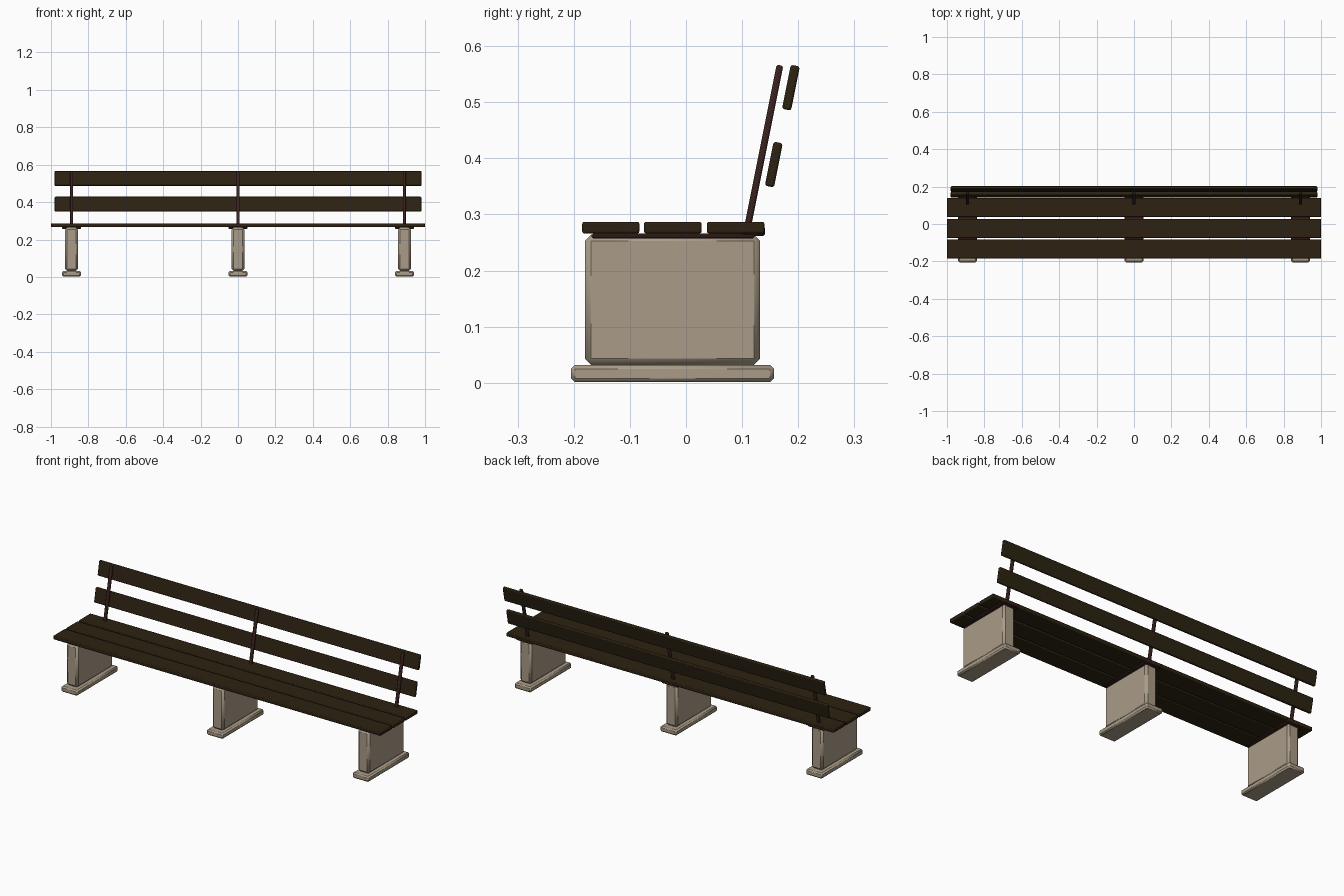
import bpy
import math
from mathutils import Matrix, Vector

if "Cube" in bpy.data.objects:
    bpy.data.objects.remove(bpy.data.objects["Cube"])


def material(name, rgb):
    m = bpy.data.materials.new(name)
    m.diffuse_color = (*rgb, 1)
    m.use_nodes = True
    m.node_tree.nodes["Principled BSDF"].inputs["Base Color"].default_value = m.diffuse_color
    return m


stone = material("pale stone", (0.40, 0.335, 0.245))
wood = material("dark wood", (0.026, 0.016, 0.006))
iron = material("rusty iron", (0.042, 0.016, 0.013))


def box(name, centre, size, mat, bevel, segments=1, tilt=0):
    bpy.ops.mesh.primitive_cube_add(size=1)
    o = bpy.context.object
    o.name = name
    o.data.transform(Matrix.Diagonal((*size, 1)))
    o.location = centre
    o.rotation_euler.x = tilt
    o.data.materials.append(mat)
    b = o.modifiers.new("edge", 'BEVEL')
    b.width = bevel
    b.segments = segments
    bpy.ops.object.shade_smooth_by_angle(angle=math.radians(50))
    return o


def span(name, x, width, y0, y1, z0, z1, mat, bevel, segments=1):
    return box(name, (x, (y0 + y1) / 2, (z0 + z1) / 2),
               (width, y1 - y0, z1 - z0), mat, bevel, segments)


# Seat planks
for i, (y0, y1) in enumerate([(-0.185, -0.083), (-0.075, 0.028), (0.037, 0.14)]):
    span(f"seat_plank_{i + 1}", 0, 2.0, y0, y1, 0.266, 0.287, wood, 0.004, 2)

# Backrest planks, leaning back like the posts
low, high = Vector((0, 0.1075, 0.266)), Vector((0, 0.1675, 0.566))
lean = -math.atan2(high.y - low.y, high.z - low.z)
for i, (y, z) in enumerate([(0.1565, 0.389), (0.187, 0.526)]):
    box(f"back_plank_{i + 1}", (0, y, z), (1.96, 0.0165, 0.08), wood, 0.004, 2, lean)

# Three supports, each with footing, block, top plate, bracket and post
for side, x in (("left", -0.89), ("middle", 0), ("right", 0.89)):
    span(f"{side}_footing", x, 0.10, -0.205, 0.157, 0.001, 0.032, stone, 0.007)
    span(f"{side}_block", x, 0.07, -0.18, 0.132, 0.032, 0.264, stone, 0.011)
    span(f"{side}_top_plate", x, 0.10, -0.168, 0.122, 0.257, 0.266, iron, 0.003)
    span(f"{side}_bracket", x, 0.10, 0.10, 0.141, 0.262, 0.278, iron, 0.003)
    post = box(f"{side}_post", (low + high) / 2 + Vector((x, 0, 0)),
               (0.018, 0.012, (high - low).length), iron, 0.004, 2, lean)
